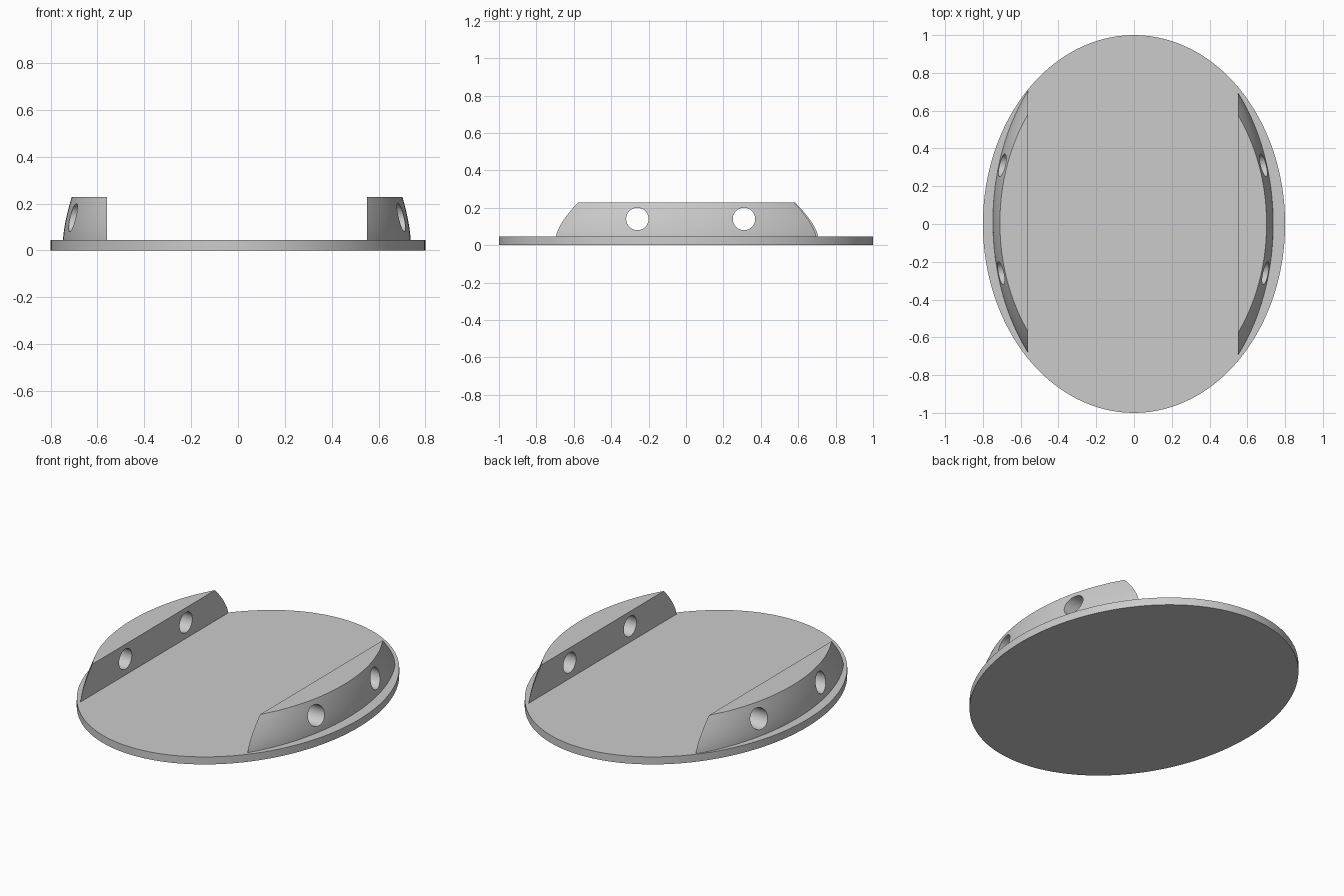
import bpy, bmesh, math

cube = bpy.data.objects.get("Cube")
if cube:
    bpy.data.objects.remove(cube, do_unlink=True)

grey = bpy.data.materials.new("plain_grey")
grey.use_nodes = True
colour = (0.6, 0.6, 0.6, 1)
grey.diffuse_color = colour
grey.node_tree.nodes["Principled BSDF"].inputs["Base Color"].default_value = colour

BASE_TOP, TOP = 0.045, 0.228


def make_object(name, bm):
    bmesh.ops.recalc_face_normals(bm, faces=bm.faces)
    mesh = bpy.data.meshes.new(name)
    bm.to_mesh(mesh)
    bm.free()
    mesh.materials.append(grey)
    obj = bpy.data.objects.new(name, mesh)
    bpy.context.collection.objects.link(obj)
    return obj


def activate(obj):
    bpy.ops.object.select_all(action="DESELECT")
    obj.select_set(True)
    bpy.context.view_layer.objects.active = obj


def smooth(obj):
    activate(obj)
    bpy.ops.object.shade_smooth_by_angle(angle=math.radians(30))


# Oval base plate
bm = bmesh.new()
bmesh.ops.create_cone(bm, cap_ends=True, segments=128, radius1=1, radius2=1, depth=BASE_TOP)
bmesh.ops.scale(bm, vec=(0.8, 1, 1), verts=bm.verts)
bmesh.ops.translate(bm, vec=(0, 0, BASE_TOP / 2), verts=bm.verts)
smooth(make_object("base_plate", bm))


def side_rail(name, side, inner, outer_low, outer_high, shift, holes, rows=10, cols=48):
    """Domed oval slice with a flat inner wall and two drilled holes."""
    bm = bmesh.new()
    grid = []
    for r in range(rows + 1):
        t = r / rows
        bulge = t ** 1.5
        outer = outer_low + (outer_high - outer_low) * bulge
        half_length = 0.695 - 0.118 * bulge
        end = math.acos(inner / outer)
        ring = []
        for c in range(cols + 1):
            a = end * (2 * c / cols - 1)
            ring.append(bm.verts.new((side * outer * math.cos(a),
                                      shift * (1 - t / 2) + half_length * math.sin(a) / math.sin(end),
                                      BASE_TOP + (TOP - BASE_TOP) * t)))
        grid.append(ring)
    # Curved outer wall
    for low, high in zip(grid, grid[1:]):
        for c in range(cols):
            bm.faces.new((low[c], low[c + 1], high[c + 1], high[c]))
    # Top, underside and flat inner wall
    bm.faces.new(grid[-1])
    bm.faces.new(grid[0])
    bm.faces.new([ring[0] for ring in grid] + [ring[-1] for ring in reversed(grid)])
    rail = make_object(name, bm)

    # Drill the holes
    for y in holes:
        bpy.ops.mesh.primitive_cylinder_add(vertices=40, radius=0.06, depth=0.6,
                                            location=(side * 0.65, y, 0.14),
                                            rotation=(0, math.pi / 2, 0))
        drill = bpy.context.object
        drill.name = "hole_cutter"
        drill.hide_render = True
        drill.data.materials.append(grey)
        activate(rail)
        cut = rail.modifiers.new("hole", "BOOLEAN")
        cut.operation, cut.solver, cut.object = "DIFFERENCE", "EXACT", drill
        bpy.ops.object.modifier_apply(modifier=cut.name)
        bpy.data.objects.remove(drill, do_unlink=True)
    smooth(rail)


# Rails along both long edges
side_rail("left_rail", 1, 0.55, 0.737, 0.702, 0.0, (-0.26, 0.31))
side_rail("right_rail", -1, 0.56, 0.747, 0.71, 0.012, (-0.26, 0.31))
